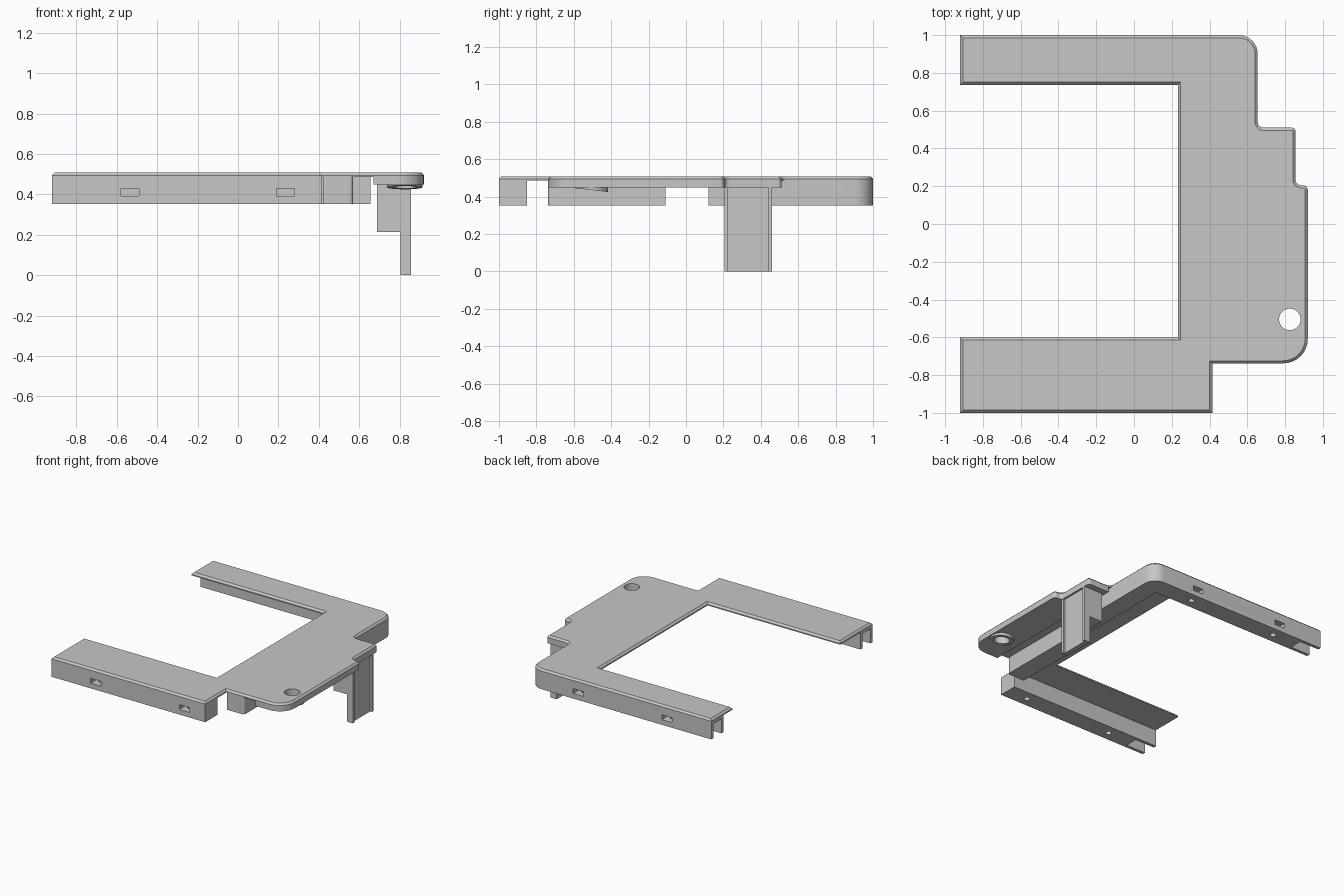
import bpy, bmesh, math
from mathutils import Vector

if "Cube" in bpy.data.objects:
    bpy.data.objects.remove(bpy.data.objects["Cube"], do_unlink=True)

grey = bpy.data.materials.new("plain_grey")
grey.use_nodes = True
GREY = (0.57, 0.57, 0.57, 1)
grey.diffuse_color = GREY
grey.node_tree.nodes["Principled BSDF"].inputs["Base Color"].default_value = GREY


def rounded(points, steps=8):
    """Outline from (x, y, radius) corners, all right angled."""
    out = []
    for i, (x, y, r) in enumerate(points):
        p = Vector((x, y))
        if not r:
            out.append(p)
            continue
        u1 = (Vector(points[i - 1][:2]) - p).normalized()
        u2 = (Vector(points[(i + 1) % len(points)][:2]) - p).normalized()
        c = p + r * (u1 + u2)
        for k in range(steps + 1):
            a = k / steps * math.pi / 2
            out.append(c - r * (u2 * math.cos(a) + u1 * math.sin(a)))
    return out


def solid(name, outline, z0, z1, chamfer=0):
    """Closed prism over a 2D outline, optionally with a chamfered top rim."""
    bm = bmesh.new()
    low = [bm.verts.new((p.x, p.y, z0)) for p in outline]
    high = [bm.verts.new((p.x, p.y, z1 - chamfer)) for p in outline]
    bm.faces.new(low[::-1])
    top = bm.faces.new(high)
    for i in range(len(low)):
        bm.faces.new((low[i - 1], low[i], high[i], high[i - 1]))
    bmesh.ops.recalc_face_normals(bm, faces=bm.faces[:])
    if chamfer:
        bmesh.ops.inset_region(bm, faces=[top], thickness=chamfer,
                               use_boundary=True, use_even_offset=True)
        for v in top.verts:
            v.co.z = z1
    mesh = bpy.data.meshes.new(name)
    bm.to_mesh(mesh)
    bm.free()
    ob = bpy.data.objects.new(name, mesh)
    bpy.context.collection.objects.link(ob)
    mesh.materials.append(grey)
    return ob


def prism(name, points, z0, z1, chamfer=0):
    return solid(name, rounded(points), z0, z1, chamfer)


def box(name, x0, x1, y0, y1, z0, z1):
    return prism(name, [(x0, y0, 0), (x1, y0, 0), (x1, y1, 0), (x0, y1, 0)], z0, z1)


def cylinder(name, x, y, r, z0, z1, sides=32):
    angles = [2 * math.pi * k / sides for k in range(sides)]
    return solid(name, [Vector((x + r * math.cos(a), y + r * math.sin(a))) for a in angles], z0, z1)


def activate(ob):
    bpy.ops.object.select_all(action='DESELECT')
    ob.select_set(True)
    bpy.context.view_layer.objects.active = ob


def cut(ob, cutter):
    activate(ob)
    mod = ob.modifiers.new("cut", 'BOOLEAN')
    mod.operation = 'DIFFERENCE'
    mod.solver = 'EXACT'
    mod.object = cutter
    bpy.ops.object.modifier_apply(modifier=mod.name)
    bpy.data.objects.remove(cutter, do_unlink=True)


END, TOP, SKIN, LIP, FOOT = -0.92, 0.508, 0.485, 0.448, 0.352

# Top plate with two arms
plate = prism("top_plate", [
    (END, 1, 0), (0.655, 1, 0.1), (0.655, 0.51, 0.03), (0.855, 0.51, 0.02),
    (0.855, 0.205, 0.03), (0.92, 0.205, 0.025), (0.92, -0.738, 0.13), (0.415, -0.738, 0),
    (0.415, -1, 0), (END, -1, 0), (END, -0.6, 0), (0.232, -0.6, 0),
    (0.232, 0.737, 0), (END, 0.737, 0)], SKIN, TOP, 0.014)

# Thicker outer pad below the plate
pad = prism("outer_pad", [
    (0.67, 0.51, 0), (0.855, 0.51, 0.02), (0.855, 0.205, 0.03), (0.92, 0.205, 0.025),
    (0.92, -0.738, 0.13), (0.67, -0.738, 0)], LIP, SKIN)

# Screw hole and its collar, whose underside slopes down toward the back
HX, HY, HR = 0.825, -0.505, 0.088
collar = cylinder("hole_collar", HX, HY, HR, 0.43, LIP)
for v in collar.data.vertices:
    if v.co.z < LIP - 0.001:
        v.co.z = LIP - 0.003 - 0.02 * (v.co.y - HY + HR) / (2 * HR)
for part in (plate, pad, collar):
    cut(part, cylinder("hole_cutter", HX, HY, 0.057, 0.3, 0.7))

# Beams under the plate
front_beam = box("front_beam", END, 0.415, -1, -0.85, FOOT, SKIN)
back_beam = prism("back_beam", [
    (END, 1, 0), (0.655, 1, 0.1), (0.655, 0.12, 0), (0.505, 0.12, 0),
    (0.505, 0.85, 0), (END, 0.85, 0)], FOOT, SKIN)
side_rib = prism("side_rib", [
    (0.42, -0.738, 0), (0.57, -0.738, 0.02), (0.57, -0.11, 0), (0.42, -0.11, 0)], FOOT, SKIN)

# Side windows, bottom screw holes and open end slots
for beam, side in ((front_beam, -1), (back_beam, 1)):
    for x in (-0.535, 0.235):
        ys = sorted((side * 0.89, side * 1.1))
        cut(beam, box("window_cutter", x - 0.045, x + 0.045, *ys, 0.392, 0.43))
        cut(beam, cylinder("screw_cutter", x, side * 0.925, 0.022, 0.3, 0.41))
    ys = sorted((side * 0.875, side * 0.975))
    cut(beam, box("slot_cutter", -1, END + 0.17, *ys, 0.3, 0.465))

# Hanging post: web with flanges, and a shorter bracket behind
Y0, Y1 = 0.205, 0.46
post = prism("post", [
    (0.803, Y0, 0), (0.855, Y0, 0), (0.855, Y0 + 0.02, 0), (0.84, Y0 + 0.02, 0),
    (0.84, Y1 - 0.02, 0), (0.855, Y1 - 0.02, 0), (0.855, Y1, 0), (0.803, Y1, 0)], 0, LIP)
bracket = box("post_bracket", 0.688, 0.803, Y0, Y1, 0.215, LIP)

for ob in (plate, pad, collar, front_beam, back_beam, side_rib, post, bracket):
    activate(ob)
    bpy.ops.object.shade_smooth_by_angle(angle=math.radians(30))
